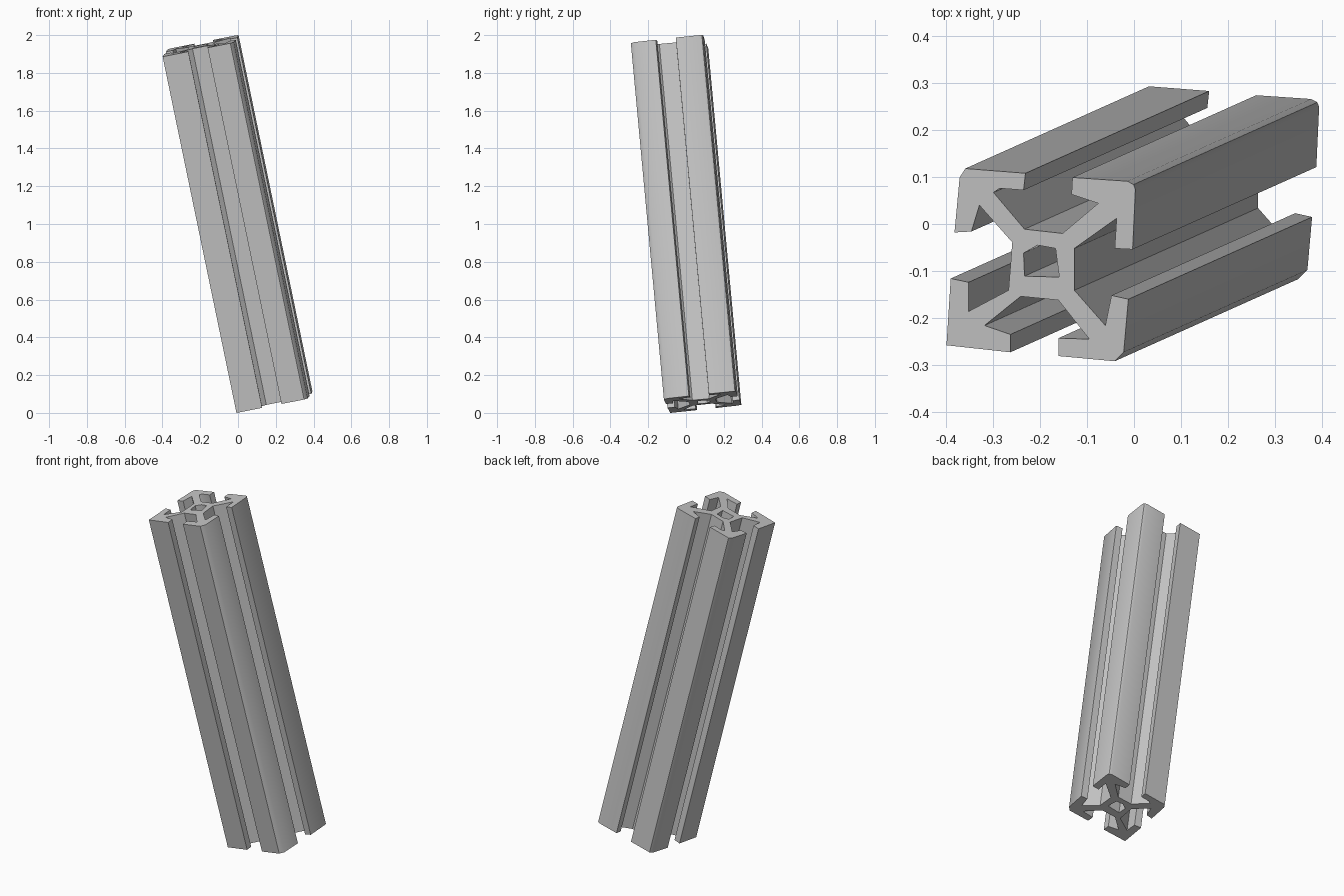
import bpy
import bmesh
import math
from mathutils import Vector

default_cube = bpy.data.objects.get("Cube")
if default_cube:
    bpy.data.objects.remove(default_cube, do_unlink=True)

# Slanted rail: its ends are square to this axis, which runs from top to bottom
AXIS = Vector((0.391, 0.175, -1.886))
PEAK = Vector((0.003, 0.074, 2.0))

# Slotted section of the upper end, in thousandths, one corner arm at a time
back_right_arm = [(-259, -39), (-329, 40), (-346, -16), (-382, -18), (-371, 99),
                  (-359, 118), (-231, 108), (-235, 72), (-286, 76), (-299, 67),
                  (-233, -11)]
back_left_arm = [(-152, -20), (-76, 44), (-133, 63), (-131, 99), (-14, 91),
                 (-1, 84), (3, 74), (-3, -54), (-41, -52), (-37, 12), (-127, -52)]
front_left_arm = [(-127, -141), (-61, -216), (-48, -152), (-12, -160), (-22, -273),
                  (-41, -292), (-161, -281), (-161, -243), (-95, -245), (-161, -162)]
front_right_arm = [(-241, -154), (-318, -216), (-263, -235), (-263, -273),
                   (-399, -258), (-390, -116), (-352, -124), (-352, -186),
                   (-267, -141)]
outline = back_right_arm + back_left_arm + front_left_arm + front_right_arm
core_hole = [(-235, -62), (-205, -45), (-167, -52), (-159, -113), (-233, -111)]


def on_end_plane(point):
    """Lift a flat section point onto the slanted upper end."""
    x, y = point[0] / 1000, point[1] / 1000
    slope = AXIS.x * (x - PEAK.x) + AXIS.y * (y - PEAK.y)
    return Vector((x, y, PEAK.z - slope / AXIS.z))


def add_loop(bm, points):
    """Add a closed ring of edges on the end plane."""
    verts = [bm.verts.new(on_end_plane(p)) for p in points]
    return [bm.edges.new((a, b)) for a, b in zip(verts, verts[1:] + verts[:1])]


def make_material(name, colour):
    material = bpy.data.materials.new(name)
    material.use_nodes = True
    material.diffuse_color = colour
    shader = next(n for n in material.node_tree.nodes if n.type == "BSDF_PRINCIPLED")
    shader.inputs["Base Color"].default_value = colour
    return material


# Fill the section around the hole, then extrude it along the axis
bm = bmesh.new()
edges = add_loop(bm, outline) + add_loop(bm, core_hole)
bmesh.ops.triangle_fill(bm, edges=edges, use_beauty=True, normal=-AXIS.normalized())
extruded = bmesh.ops.extrude_face_region(bm, geom=bm.faces[:], use_keep_orig=True)
moved = [g for g in extruded["geom"] if isinstance(g, bmesh.types.BMVert)]
bmesh.ops.translate(bm, verts=moved, vec=AXIS)
bmesh.ops.recalc_face_normals(bm, faces=bm.faces[:])

mesh = bpy.data.meshes.new("slotted_rail")
bm.to_mesh(mesh)
bm.free()
rail = bpy.data.objects.new("slotted_rail", mesh)
bpy.context.collection.objects.link(rail)
mesh.materials.append(make_material("aluminium grey", (0.55, 0.55, 0.55, 1)))

# Soft shading on the rounded corners, crisp edges elsewhere
bpy.ops.object.select_all(action="DESELECT")
rail.select_set(True)
bpy.context.view_layer.objects.active = rail
bpy.ops.object.shade_smooth_by_angle(angle=math.radians(40))
